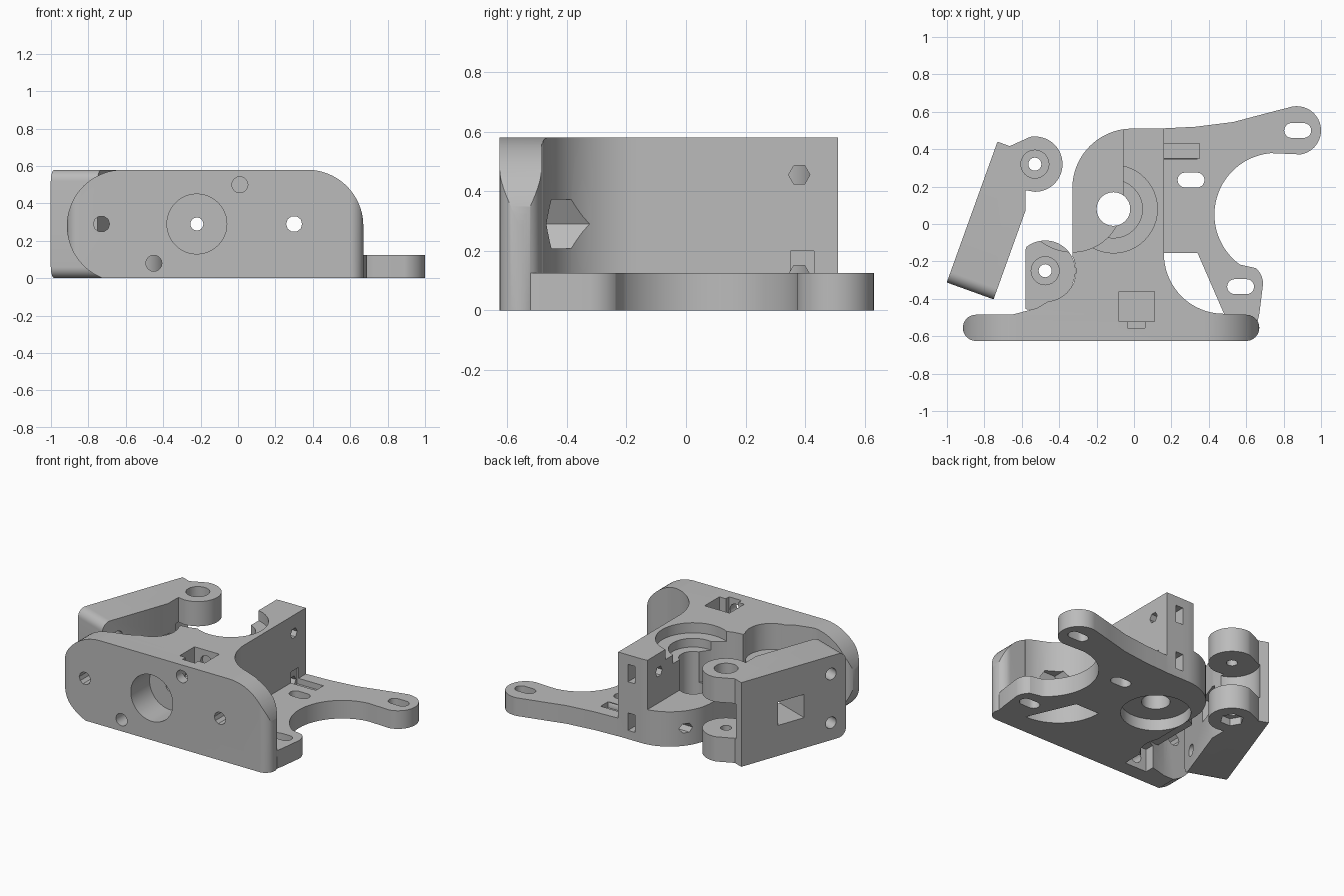
import bpy, bmesh
from math import cos, sin, radians, pi
from mathutils import Vector

cube = bpy.data.objects.get("Cube")
if cube:
    bpy.data.objects.remove(cube, do_unlink=True)

X, Y, Z = Vector((1, 0, 0)), Vector((0, 1, 0)), Vector((0, 0, 1))
H = 0.58          # overall height
MID = 0.29        # filament height

grey = bpy.data.materials.new("plain grey")
grey.use_nodes = True
grey.diffuse_color = (0.5, 0.5, 0.5, 1)
grey.node_tree.nodes["Principled BSDF"].inputs["Base Color"].default_value = (0.5, 0.5, 0.5, 1)


def arc(cx, cy, r, a0, a1, n=20):
    return [(cx + r * cos(radians(a0 + (a1 - a0) * i / n)),
             cy + r * sin(radians(a0 + (a1 - a0) * i / n))) for i in range(n + 1)]


def prism(pts, lo, hi, ax=X, ay=Y, along=Z, origin=Vector()):
    """Extrude a flat outline between two distances."""
    bm = bmesh.new()
    rings = [[bm.verts.new(origin + ax * a + ay * b + along * d) for a, b in pts] for d in (lo, hi)]
    bm.faces.new(rings[0])
    bm.faces.new(rings[1])
    for i in range(len(pts)):
        j = (i + 1) % len(pts)
        bm.faces.new((rings[0][i], rings[0][j], rings[1][j], rings[1][i]))
    bmesh.ops.recalc_face_normals(bm, faces=bm.faces)
    me = bpy.data.meshes.new("solid")
    bm.to_mesh(me)
    bm.free()
    ob = bpy.data.objects.new("solid", me)
    bpy.context.collection.objects.link(ob)
    return ob


def box(x0, x1, y0, y1, z0, z1):
    return prism([(x0, y0), (x1, y0), (x1, y1), (x0, y1)], z0, z1)


def rod(p, q, r, n=32):
    p, q = Vector(p), Vector(q)
    d = (q - p).normalized()
    side = d.cross(Z) if abs(d.z) < 0.9 else X.copy()
    side.normalize()
    ring = [(r * cos(2 * pi * i / n), r * sin(2 * pi * i / n)) for i in range(n)]
    return prism(ring, 0, (q - p).length, side, d.cross(side), d, p)


def slot(cx, cy):
    return prism(arc(cx + 0.032, cy, 0.04, -90, 90, 10) + arc(cx - 0.032, cy, 0.04, 90, 270, 10), -0.1, 0.3)


def combine(ob, tools, op="DIFFERENCE"):
    for t in tools:
        m = ob.modifiers.new("cut", "BOOLEAN")
        m.operation, m.solver, m.object = op, "EXACT", t
        dg = bpy.context.evaluated_depsgraph_get()
        me = bpy.data.meshes.new_from_object(ob.evaluated_get(dg))
        ob.modifiers.clear()
        ob.data = me
        bpy.data.objects.remove(t, do_unlink=True)


def finish(ob, name):
    ob.name = ob.data.name = name
    ob.data.materials.clear()
    ob.data.materials.append(grey)
    bpy.ops.object.select_all(action="DESELECT")
    ob.select_set(True)
    bpy.context.view_layer.objects.active = ob
    bpy.ops.object.shade_smooth_by_angle(angle=radians(30))


# Front plate with rounded ends, and the block behind it
body = prism(arc(0.6, -0.555, 0.07, -90, 90) + arc(-0.845, -0.555, 0.07, 90, 270), 0, H)
block = prism([(0.16, 0.51)] + arc(-0.01, 0.19, 0.32, 90, 180)
              + [(-0.33, -0.17), (-0.35, -0.3), (-0.42, -0.39), (-0.52, -0.45), (-0.66, -0.487),
                 (-0.66, -0.55), (0.5, -0.55)] + arc(0.48, -0.16, 0.32, 270, 180), 0, H)
combine(body, [block], "UNION")
silhouette = prism([(-0.73, 0), (0.67, 0)] + arc(0.37, H - 0.3, 0.3, 0, 90)
                   + arc(-0.615, 0.28, 0.3, 90, 248, 32), -1, 1, X, Z, Y)
combine(body, [silhouette], "INTERSECT")

# Clearance for the lever lugs, then the hinge lug itself
hx, hy = -0.475, -0.25
combine(body, [rod((hx, hy, -0.1), (hx, hy, 0.7), 0.165)])
lug = prism([(max(x, -0.58), y) for x, y in arc(hx, hy, 0.162, -25, 170, 28)]
            + [(-0.58, -0.455), (-0.5, -0.47), (-0.3, -0.47)], 0.18, 0.4)
combine(body, [lug], "UNION")

# Mounting flange with its curved arm
flange = prism([(0.1, 0.0), (0.1, -0.155), (0.34, -0.155), (0.49, -0.5), (0.52, -0.55),
                (0.655, -0.55), (0.67, -0.48)] + arc(0.58, -0.32, 0.11, 0, 50, 8)
               + arc(0.76, 0.05, 0.33, 234, 95, 28) + arc(0.87, 0.5, 0.13, -80, 100)
               + [(0.7, 0.59), (0.53, 0.545), (0.33, 0.52), (0.17, 0.512), (0.1, 0.505)], 0, 0.125)
combine(body, [flange], "UNION")

sx, sy = -0.11, 0.08   # drive shaft axis
combine(body, [
    # idler clearance over the low floor
    rod((-0.33, 0.12, 0.24), (-0.33, 0.12, 0.7), 0.27, 48),
    box(-0.6, -0.06, 0.12, 0.7, 0.24, 0.7),
    # shaft bore, bearing seats and motor recess
    rod((sx, sy, -0.1), (sx, sy, 0.7), 0.09),
    rod((sx, sy, 0.45), (sx, sy, 0.7), 0.155),
    rod((sx, sy, 0.51), (sx, sy, 0.7), 0.235, 48),
    rod((sx, sy, -0.1), (sx, sy, 0.08), 0.22, 48),
    # nozzle socket and filament path
    rod((-0.22, -0.7, MID), (-0.22, -0.42, MID), 0.16, 48),
    rod((-0.22, -0.7, MID), (-0.22, 0.7, MID), 0.035, 16),
    # plate screws
    rod((-0.73, -0.7, MID), (-0.73, -0.3, MID), 0.043, 10),
    rod((0.3, -0.7, MID), (0.3, -0.2, MID), 0.043, 10),
    rod((0.3, -0.47, MID), (0.3, -0.1, MID), 0.095, 6),
    rod((0.01, -0.7, 0.5), (0.01, -0.34, 0.5), 0.043, 16),
    rod((-0.45, -0.7, 0.08), (-0.45, -0.34, 0.08), 0.043, 16),
    # nut pockets
    box(-0.08, 0.11, -0.52, -0.36, 0.42, 0.7),
    box(-0.035, 0.06, -0.555, -0.4, 0.45, 0.7),
    box(-0.535, -0.365, -0.52, -0.38, -0.1, 0.16),
    # hinge pin
    rod((hx, hy, 0.1), (hx, hy, 0.5), 0.035, 16),
    rod((hx, hy, 0.36), (hx, hy, 0.5), 0.075, 24),
    # screw groove and flange slots
    box(0.15, 0.35, 0.35, 0.43, 0.085, 0.2),
    slot(0.305, 0.235), slot(0.57, -0.335), slot(0.875, 0.5),
])
# Tension screw holes and nut slots in the back
for z in (0.12, 0.455):
    combine(body, [rod((-0.5, 0.38, z), (0.34, 0.38, z), 0.036, 6),
                   box(0.03, 0.085, 0.32, 0.6, z - 0.06, z + 0.06)])
finish(body, "extruder_body")

# Tension lever, laid out along its own slanted direction
A = Vector((-0.73, 0.44, 0))
U = Vector((-0.339, -0.941, 0)).normalized()
V = Vector((-U.y, U.x, 0))
lx, ly = -0.53, 0.32
lever = prism([(0, 0), (0, 0.16), (0.3, 0.266), (0.8, 0.266), (0.8, 0)], 0, H, U, V, Z, A)
outline = arc(lx, ly, 0.148, -90, 100, 28)
lever_lug = prism(outline + [(-0.7, 0.4), (-0.7, 0.2)], 0, H)
combine(lever, [lever_lug], "UNION")
rounded = prism([(-0.3, -0.1), (0.74, -0.1), (0.74, 0)] + arc(0.74, 0.06, 0.06, -90, 0, 8)
                + arc(0.74, H - 0.06, 0.06, 0, 90, 8) + [(0.74, 0.7), (-0.3, 0.7)], -0.3, 0.8, U, Z, V, A)
combine(lever, [rounded], "INTERSECT")
combine(lever, [
    # fork gap, pin hole with seats, bearing window
    rod((lx, ly, 0.17), (lx, ly, 0.41), 0.175, 40),
    rod((lx, ly, -0.1), (lx, ly, 0.7), 0.035, 16),
    rod((lx, ly, 0.51), (lx, ly, 0.7), 0.075, 24),
    rod((lx, ly, -0.1), (lx, ly, 0.05), 0.075, 6),
    prism([(0.28, -0.2), (0.48, -0.2), (0.48, 0.5), (0.28, 0.5)], 0.21, 0.37, U, V, Z, A),
])
for z in (0.12, 0.455):
    base = A + U * 0.685 + Z * z
    combine(lever, [rod(base - V * 0.2, base + V * 0.5, 0.04, 16)])
finish(lever, "tension_lever")
